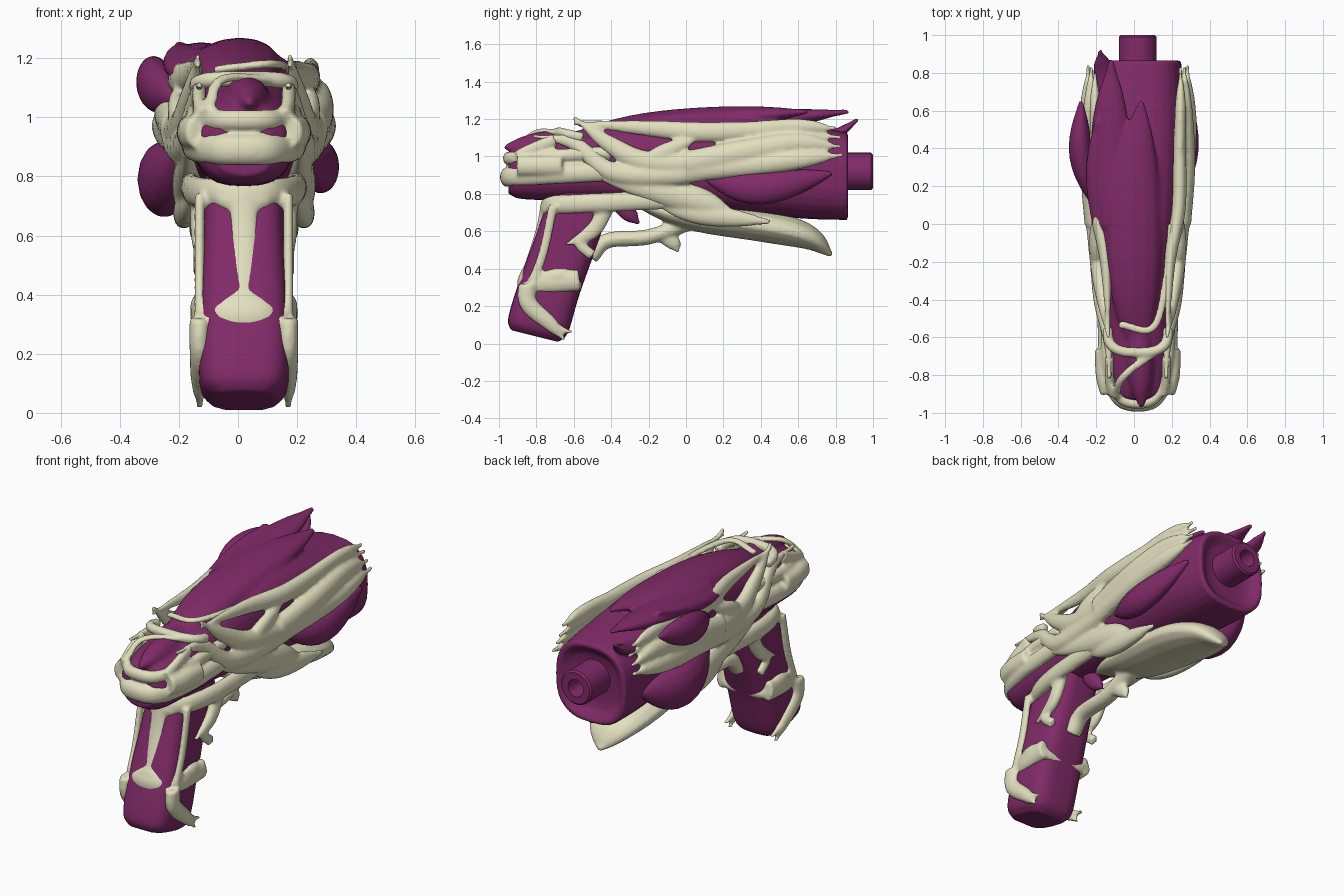
import bpy, bmesh, math
from mathutils import Vector

cube = bpy.data.objects.get("Cube")
if cube:
    bpy.data.objects.remove(cube, do_unlink=True)

CENTRE = .02      # centre line of the body and grip
ROUNDNESS = 2.6   # superellipse power of the body section

# How the thickness of a tendon changes from its start to its end
TAPERS = {
    "even": lambda t: 1,
    "end": lambda t: 1 - t ** 4,
    "start": lambda t: 1 - (1 - t) ** 4,
    "both": lambda t: math.sin(math.pi * t) ** .7,
}


def material(name, colour):
    mat = bpy.data.materials.new(name)
    mat.use_nodes = True
    mat.diffuse_color = colour
    mat.node_tree.nodes["Principled BSDF"].inputs["Base Color"].default_value = colour
    return mat


purple = material("plum_flesh", (.22, .024, .14, 1))
bone = material("pale_bone", (.76, .74, .52, 1))


def signed_power(value, power):
    return math.copysign(abs(value) ** power, value)


def loft(bm, rings, power=2, sides=14):
    """Skin a closed shape through (centre, u, v) superellipse rings."""
    loops = []
    for centre, u, v in rings:
        angles = [math.tau * i / sides for i in range(sides)]
        loops.append([bm.verts.new(centre + u * signed_power(math.cos(a), 2 / power)
                                   + v * signed_power(math.sin(a), 2 / power)) for a in angles])
    for near, far in zip(loops, loops[1:]):
        for i in range(sides):
            j = (i + 1) % sides
            bm.faces.new((near[i], near[j], far[j], far[i]))
    bm.faces.new(loops[0][::-1])
    bm.faces.new(loops[-1])


def spline(points, steps=6):
    """Catmull-Rom samples through points of any dimension."""
    pts = [Vector(p) for p in points]
    pts = [pts[0] * 2 - pts[1]] + pts + [pts[-1] * 2 - pts[-2]]
    samples = []
    for a, b, c, d in zip(pts, pts[1:], pts[2:], pts[3:]):
        for k in range(steps):
            t = k / steps
            samples.append((b * 2 + (c - a) * t + (a * 2 - b * 5 + c * 4 - d) * t ** 2
                            + (b * 3 - a - c * 3 + d) * t ** 3) / 2)
    return samples + [pts[-2]]


def tendon(bm, points, thick, taper="even", thin="X", flat=.7):
    """Tube along a smooth path, flattened along one axis."""
    axis = Vector([float(thin == letter) for letter in "XYZ"])
    path = spline(points)
    last = len(path) - 1
    rings = []
    for i, point in enumerate(path):
        along = (path[min(i + 1, last)] - path[max(i - 1, 0)]).normalized()
        normal = axis - along * axis.dot(along)
        normal = normal.normalized() if normal.length > .05 else along.orthogonal().normalized()
        radius = max(thick * TAPERS[taper](i / last), .012)
        rings.append((point, normal * max(radius * flat, .012), along.cross(normal) * radius))
    loft(bm, rings)


def strap(bm, width, back, front, thick, flat=1.5):
    """U-shaped band around the front, between a rear and a front (y, z)."""
    points = []
    for k in range(-6, 7):
        angle = k / 6 * math.pi / 2
        reach = math.cos(angle) ** .6
        y, z = Vector(back).lerp(Vector(front), reach)
        points.append((CENTRE + width * signed_power(math.sin(angle), .7), y, z))
    tendon(bm, points, thick, thin="Z", flat=flat)


def finish(name, bm, mat, voxel=.01):
    """Make the object, fusing overlapping shapes into one soft skin."""
    bmesh.ops.recalc_face_normals(bm, faces=bm.faces)
    mesh = bpy.data.meshes.new(name)
    bm.to_mesh(mesh)
    bm.free()
    mesh.materials.append(mat)
    obj = bpy.data.objects.new(name, mesh)
    bpy.context.collection.objects.link(obj)
    if voxel:
        fuse = obj.modifiers.new("fuse", "REMESH")
        fuse.mode = "VOXEL"
        fuse.voxel_size = voxel
        fuse.use_smooth_shade = True
        soften = obj.modifiers.new("soften", "SMOOTH")
        soften.factor = .5
        soften.iterations = 6
    return obj


# Body profile: y, half width, bottom, top
profile = spline([(-.95, .1, .8, 1), (-.85, .16, .77, 1.06), (-.4, .18, .76, 1.15),
                  (.1, .22, .72, 1.23), (.6, .24, .67, 1.17), (.86, .23, .66, 1.13)])


def on_centre(y, z):
    return 0


def on_grip(y, z):
    return .15


def on_flank(y, z):
    """Half width of the body at a height, plus relief that grows rearward."""
    station, width, low, high = min(profile, key=lambda p: abs(p[0] - y))
    height = (2 * z - low - high) / (high - low)
    height = min(abs(height), .75)
    return width * (1 - height ** ROUNDNESS) ** (1 / ROUNDNESS) + .02 + .03 * max(y, 0)


def lay(surface, points, side=1):
    """Turn (y, z) points into a path lying on a surface."""
    return [(CENTRE + side * surface(y, z), y, z) for y, z in points]


def both_sides(bm, surface, points, thick, taper="even"):
    for side in (-1, 1):
        tendon(bm, lay(surface, points, side), thick, taper)


# Body with dished rear, nose and crest flames
bm = bmesh.new()
rings = [(Vector((CENTRE, y, (low + high) / 2)), Vector((width, 0, 0)), Vector((0, 0, (high - low) / 2)))
         for y, width, low, high in profile]
centre, u, v = rings[-1]
for scale, depth in ((.92, .01), (.7, -.03), (.5, -.04)):
    rings.append((centre + Vector((0, depth, 0)), u * scale, v * scale))
loft(bm, rings, ROUNDNESS, sides=28)
tendon(bm, [(.04, -.97, 1.05), (.03, -.7, 1.05), (.02, -.3, 1.08)], .09, "both", flat=.9)
crest = [
    (.15, "both", [(.03, -.75, 1.06), (0, -.3, 1.15), (0, .2, 1.2), (.04, .65, 1.24)]),
    (.12, "end", [(-.06, 0, 1.17), (-.12, .4, 1.19), (-.12, .87, 1.24)]),
    (.1, "end", [(-.1, -.1, 1.13), (-.16, .2, 1.17), (-.2, .55, 1.25)]),
    (.06, "end", [(-.13, .6, 1.08), (-.16, .8, 1.12), (-.18, .92, 1.2)]),
]
for thick, taper, points in crest:
    tendon(bm, points, thick, taper, thin="Z", flat=.5)
finish("body_shell", bm, purple)

# Side petals
petals = [
    ("left_petal", .09, [(.22, .1, .88), (.28, .4, .83), (.26, .78, .91)]),
    ("right_lower_petal", .13, [(-.2, .08, .88), (-.25, .4, .79), (-.2, .72, .84)]),
    ("right_upper_petal", .09, [(-.2, .08, 1.05), (-.28, .36, 1.11), (-.28, .65, 1.17)]),
]
for name, thick, points in petals:
    bm = bmesh.new()
    tendon(bm, points, thick, "both")
    finish(name, bm, purple)

# Muzzle with bore
bm = bmesh.new()
loft(bm, [(Vector((CENTRE, y, .92)), Vector((radius, 0, 0)), Vector((0, 0, radius)))
          for y, radius in ((.8, .1), (.99, .1), (1, .09), (1, .05), (.9, .04))], sides=32)
muzzle = finish("muzzle", bm, purple, voxel=None)
bpy.context.view_layer.objects.active = muzzle
muzzle.select_set(True)
bpy.ops.object.shade_smooth_by_angle(angle=math.radians(40))

# Grip: leaning sections of y, z, half width, depth scale
bm = bmesh.new()
lean = Vector((0, -.16, .04))
loft(bm, [(Vector((CENTRE, y, z)), Vector((width, 0, 0)), lean * depth)
          for y, z, width, depth in spline([(-.81, .04, .11, .8), (-.79, .1, .15, 1), (-.73, .3, .155, 1),
                                            (-.63, .58, .14, 1), (-.55, .82, .13, 1)])],
     power=3.6, sides=28)
finish("grip", bm, purple)

# Trigger
bm = bmesh.new()
tendon(bm, lay(on_centre, [(-.37, .77), (-.31, .7), (-.25, .64)]), .05, "end")
finish("trigger", bm, purple)

# Bone tendons laid along both flanks
flank_tendons = [
    (.06, "start", [(-.6, 1.21), (-.4, 1.06), (-.2, .97), (.2, .96)]),
    (.05, "end", [(-.2, .97), (-.1, 1.03), (.07, 1.1)]),
    (.055, "start", [(-.82, 1.11), (-.6, 1.07), (-.4, .92), (-.1, .9), (.2, .94)]),
    (.08, "both", [(-.45, .88), (0, .78), (.25, .7)]),
    (.06, "both", [(-.15, .74), (.1, .69), (.45, .65)]),
    (.055, "both", [(-.6, 1.18), (-.2, 1.15), (.1, 1.13), (.5, 1.14), (.83, 1.1)]),
    (.07, "end", [(0, .96), (.3, 1.02), (.6, 1.07), (.83, 1.05)]),
    (.06, "end", [(0, .92), (.5, .97), (.84, 1.01)]),
    (.045, "end", [(.3, 1.14), (.6, 1.16), (.8, 1.15)]),
]
bm = bmesh.new()
for thick, taper, points in flank_tendons:
    both_sides(bm, on_flank, points, thick, taper)
finish("flank_bone", bm, bone)

# Bone jaw, brow and top straps
bm = bmesh.new()
strap(bm, width=.18, back=(-.4, .92), front=(-.96, .89), thick=.035)
strap(bm, width=.17, back=(-.4, 1.02), front=(-.95, .99), thick=.03, flat=1.2)
strap(bm, width=.16, back=(-.55, 1.1), front=(-.68, 1.13), thick=.028, flat=1)
both_sides(bm, on_flank, [(-.9, .95), (-.8, .95), (-.66, .95)], .055)
both_sides(bm, on_flank, [(-.9, 1), (-.82, 1.04), (-.7, 1.09)], .035)
tendon(bm, [(-.1, -.92, 1.02), (-.05, -.8, 1.13), (.17, -.64, 1.12)], .022, thin="Z")
tendon(bm, [(-.08, -.53, 1.16), (.1, -.55, 1.18), (.17, -.3, 1.17), (.2, 0, 1.16)], .022, thin="Z")
finish("jaw_and_brow_bone", bm, bone)

# Bone harness on the grip: collar, band, spine, edges, claws and hooks
bm = bmesh.new()
strap(bm, width=.18, back=(-.1, .77), front=(-.74, .74), thick=.035)
strap(bm, width=.15, back=(-.57, .34), front=(-.87, .32), thick=.033, flat=1.8)
strap(bm, width=.15, back=(-.6, .34), front=(-.58, .31), thick=.025, flat=1.3)
tendon(bm, lay(on_centre, [(-.75, .76), (-.78, .6), (-.87, .32)]), .05, thin="Y", flat=.5)
for z, y in ((.72, -.74), (.36, -.85)):
    tendon(bm, lay(on_centre, [(y, z + .06), (y - .01, z - .06)]), .1, "both", thin="Y", flat=.35)
both_sides(bm, on_grip, [(-.71, .74), (-.76, .5), (-.82, .33)], .026)
both_sides(bm, on_grip, [(-.85, .32), (-.84, .21), (-.72, .1), (-.65, .02)], .05, "end")
both_sides(bm, on_grip, [(-.75, .12), (-.68, .08), (-.61, .06)], .025, "end")
both_sides(bm, on_grip, [(-.42, .74), (-.5, .6), (-.64, .53)], .045, "end")
both_sides(bm, on_grip, [(-.5, .62), (-.57, .54), (-.5, .47)], .03)
both_sides(bm, on_grip, [(-.78, .37), (-.68, .36), (-.59, .38)], .045, "both")
finish("grip_bone", bm, bone)

# Bone trigger guard with spur, and the keel under the barrel
bm = bmesh.new()
tendon(bm, lay(on_centre, [(-.51, .46), (-.42, .55), (-.2, .57), (.03, .65)]), .042, flat=1.2)
tendon(bm, lay(on_centre, [(-.12, .58), (-.07, .54), (-.04, .49)]), .045, "end")
tendon(bm, lay(on_centre, [(-.3, .76), (0, .68), (.4, .63), (.65, .57), (.78, .47)]),
       .19, "both", thin="Z", flat=.45)
finish("guard_and_keel_bone", bm, bone)
